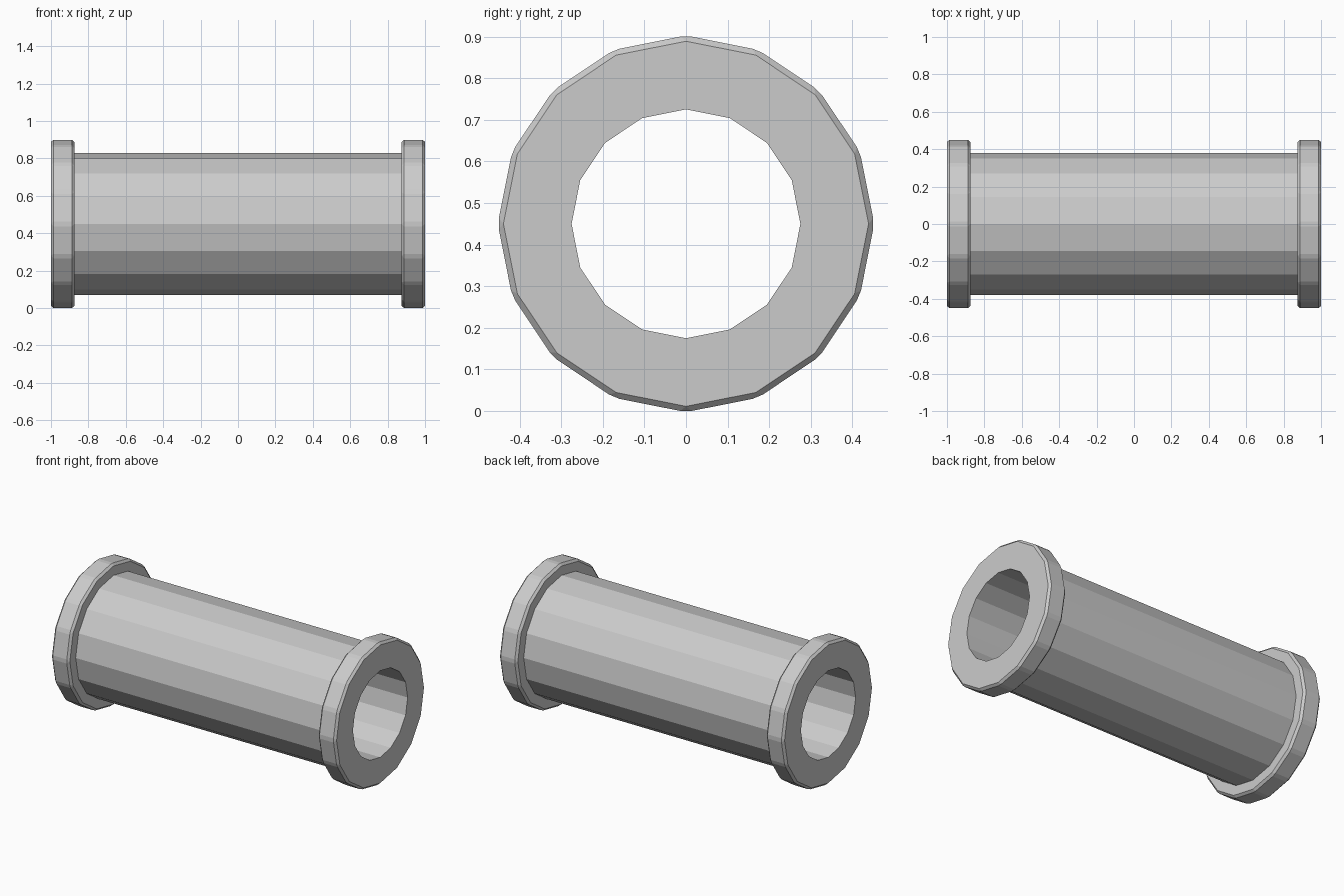
import bpy, bmesh
from mathutils import Matrix

if "Cube" in bpy.data.objects:
    bpy.data.objects.remove(bpy.data.objects["Cube"])

SIDES = 16
AXIS_Z = 0.45


def rod(name, radius, length, x=0.0, bevel=0.0):
    """Low-poly cylinder lying along x, optionally chamfered on all edges."""
    bm = bmesh.new()
    bmesh.ops.create_cone(bm, cap_ends=True, segments=SIDES, radius1=radius,
                          radius2=radius, depth=length,
                          matrix=Matrix.Rotation(1.5707963268, 4, 'Y'))
    if bevel:
        bmesh.ops.bevel(bm, geom=bm.edges[:], offset=bevel, segments=1,
                        profile=0.5, affect='EDGES')
    bmesh.ops.recalc_face_normals(bm, faces=bm.faces[:])
    mesh = bpy.data.meshes.new(name)
    bm.to_mesh(mesh)
    bm.free()
    obj = bpy.data.objects.new(name, mesh)
    obj.location = (x, 0, AXIS_Z)
    bpy.context.collection.objects.link(obj)
    return obj


def boolean(target, tool, operation):
    mod = target.modifiers.new(operation.lower(), 'BOOLEAN')
    mod.object = tool
    mod.operation = operation
    mod.solver = 'EXACT'
    tool.hide_render = True
    tool.hide_set(True)


# Barrel with a chamfered flange at each end
spool = rod("flanged_tube", 0.38, 1.9)
for side, label in ((-1, "left"), (1, "right")):
    flange = rod(label + "_flange_helper", 0.4525, 0.125, side * 0.9375, 0.0135)
    boolean(spool, flange, 'UNION')

# Bore running through the whole length
boolean(spool, rod("bore_cutter", 0.275, 2.4), 'DIFFERENCE')

# Bake the modifiers and remove the helpers
bpy.context.view_layer.update()
graph = bpy.context.evaluated_depsgraph_get()
result = bpy.data.meshes.new_from_object(spool.evaluated_get(graph))
spool.modifiers.clear()
spool.data = result
for obj in list(bpy.data.objects):
    if obj != spool:
        bpy.data.objects.remove(obj)
